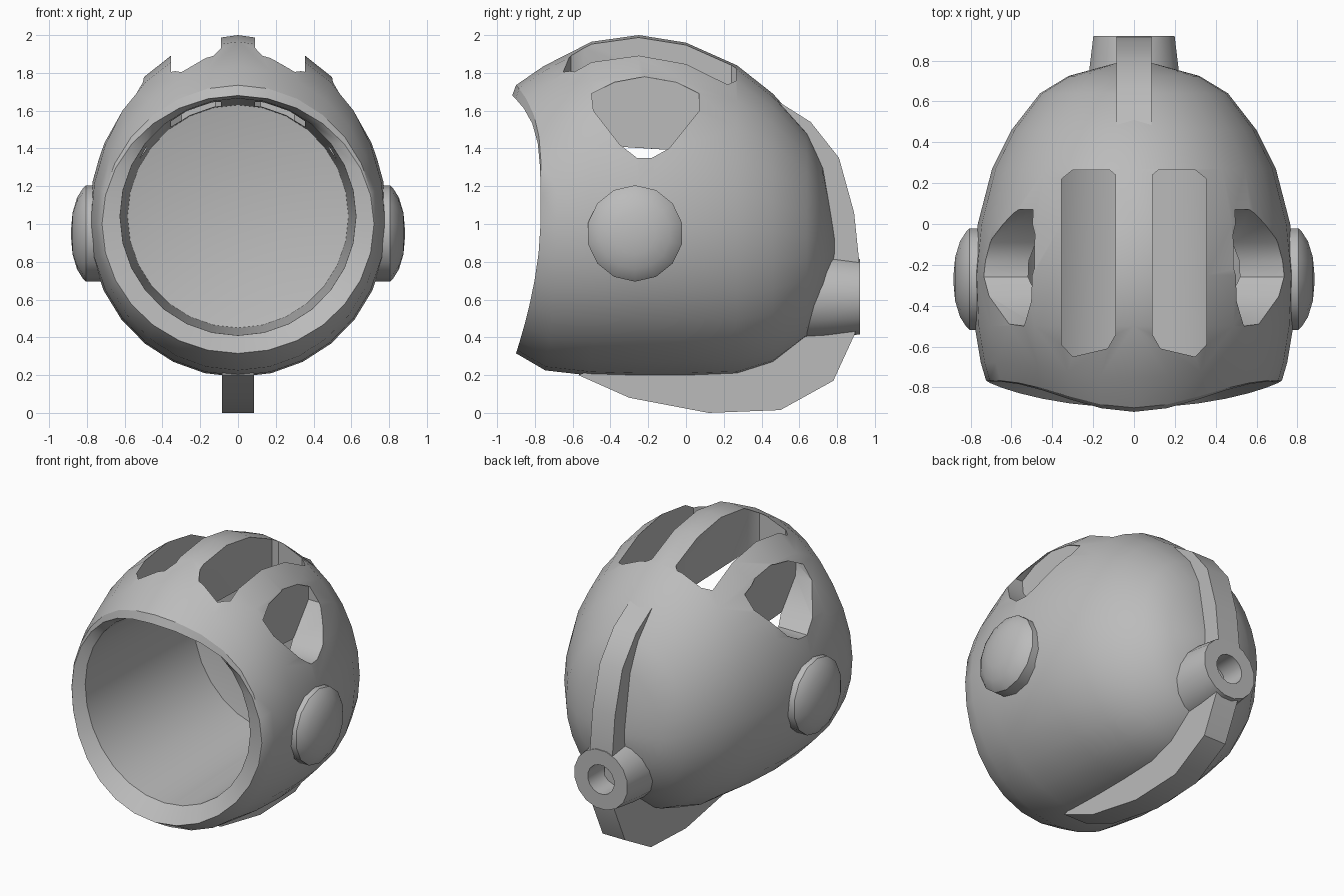
import bpy, bmesh
from math import sin, cos, pi, radians
from mathutils import Vector

if "Cube" in bpy.data.objects:
    bpy.data.objects.remove(bpy.data.objects["Cube"])

grey = bpy.data.materials.new("plain_grey")
grey.use_nodes = True
grey.diffuse_color = (0.5, 0.5, 0.5, 1)
grey.node_tree.nodes["Principled BSDF"].inputs["Base Color"].default_value = grey.diffuse_color


def make(name, bm):
    bmesh.ops.recalc_face_normals(bm, faces=bm.faces[:])
    mesh = bpy.data.meshes.new(name)
    bm.to_mesh(mesh)
    bm.free()
    mesh.materials.append(grey)
    obj = bpy.data.objects.new(name, mesh)
    bpy.context.collection.objects.link(obj)
    return obj


def loft(name, rings):
    """Skin closed rings in order; the first and last are capped."""
    bm = bmesh.new()
    loops = [[bm.verts.new(p) for p in ring] for ring in rings]
    n = len(loops[0])
    for a, b in zip(loops, loops[1:]):
        for i in range(n):
            j = (i + 1) % n
            bm.faces.new((a[i], a[j], b[j], b[i]))
    bm.faces.new(loops[0])
    bm.faces.new(loops[-1])
    return make(name, bm)


def prism(name, points, axis, lo, hi):
    """Extrude a 2D outline along an axis (0 = x, 2 = z)."""
    def ring(t):
        return [(t, a, b) if axis == 0 else (a, b, t) for a, b in points]
    return loft(name, [ring(lo), ring(hi)])


def lathe(name, profile, centre, axis, sides, sign=1):
    """Revolve (radius, distance) pairs about the x or y axis."""
    rings = []
    for r, t in profile:
        ring = []
        for i in range(sides):
            a = 2 * pi * (i + 0.5) / sides
            p = (sign * t, r * cos(a), r * sin(a)) if axis == 0 else (r * cos(a), t, r * sin(a))
            ring.append(Vector(centre) + Vector(p))
        rings.append(ring)
    return loft(name, rings)


def cut(target, cutters):
    bpy.context.view_layer.objects.active = target
    for c in cutters:
        mod = target.modifiers.new("cut", "BOOLEAN")
        mod.operation, mod.solver, mod.object = "DIFFERENCE", "EXACT", c
        bpy.ops.object.modifier_apply(modifier=mod.name)
        bpy.data.objects.remove(c)


def shell_ring(y, rx, top, bottom, mid, bend=0.0, sides=28):
    """Egg-shaped section; bend pulls its crown and chin forward."""
    ring = []
    for i in range(sides):
        a = 2 * pi * i / sides
        s = sin(a)
        push = 0.15 * s ** 5 if s > 0 else 0.13 * (-s) ** 1.7
        ring.append((rx * cos(a), y - bend * push, mid + s * ((top - mid) if s > 0 else (mid - bottom))))
    return ring


# Helmet shell: outside from back to brim, then round the rim into the cavity
sections = [
    (0.785, 0.1, 0.97, 0.8, 0.88), (0.725, 0.32, 1.31, 0.6, 0.9),
    (0.64, 0.46, 1.49, 0.4, 0.93), (0.46, 0.6, 1.69, 0.26, 0.96),
    (0.27, 0.695, 1.84, 0.2, 0.98), (0.0, 0.765, 1.96, 0.19, 1.0),
    (-0.25, 0.79, 2.0, 0.19, 1.0), (-0.5, 0.78, 1.965, 0.197, 1.0),
    (-0.68, 0.75, 1.835, 0.225, 1.0, 0.5), (-0.765, 0.725, 1.735, 0.305, 1.0, 0.9),
    (-0.77, 0.72, 1.68, 0.315, 1.0, 1.0),
    (-0.76, 0.625, 1.665, 0.41, 1.04, 0.3), (0.36, 0.585, 1.63, 0.45, 1.04),
    (0.42, 0.3, 1.34, 0.74, 1.04),
]
shell = loft("helmet_shell", [shell_ring(*s) for s in sections])

# Crown slots and side windows, mirrored
slot = [(0.09, 0.24), (0.12, 0.265), (0.3, 0.265), (0.355, 0.22), (0.355, -0.59),
        (0.3, -0.65), (0.13, -0.61), (0.09, -0.54)]
window = [(-0.5, 1.69), (-0.38, 1.75), (-0.22, 1.78), (-0.05, 1.75), (0.07, 1.69), (0.07, 1.6),
          (-0.09, 1.4), (-0.18, 1.35), (-0.26, 1.35), (-0.35, 1.42), (-0.49, 1.6)]
for side in (1, -1):
    cut(shell, [prism("slot_cutter", [(side * x, y) for x, y in slot], 2, 1.1, 2.3),
                prism("window_cutter", window, 0, side * 0.485, side * 1.1)])

# Round ear caps
for side, label in ((1, "left"), (-1, "right")):
    lathe(label + "_ear_cap", [(0.255, 0.7), (0.255, 0.805), (0.238, 0.822), (0.19, 0.852),
                               (0.11, 0.876), (0.03, 0.883)],
          (0, -0.27, 0.95), 0, 14, side)

# Keel running down the back and under the chin
keel_outline = [(0.47, 1.66), (0.66, 1.54), (0.81, 1.35), (0.89, 1.06), (0.915, 0.82), (0.915, 0.6),
                (0.895, 0.42), (0.78, 0.17), (0.5, 0.015), (0.12, 0.0), (-0.3, 0.08), (-0.57, 0.2),
                (-0.4, 0.27), (0.25, 0.3), (0.5, 0.5), (0.57, 1.0), (0.5, 1.4)]
keel = prism("back_keel", keel_outline, 0, -0.085, 0.085)
cut(keel, [lathe("hole_cutter", [(0.14, 0.76), (0.14, 1.1)], (0, 0, 0.615), 1, 16)])

# Hollow socket at the back
lathe("back_socket", [(0.235, 0.55), (0.225, 0.74), (0.203, 0.92), (0.1, 0.92), (0.1, 0.74)],
      (0, 0, 0.615), 1, 16)

# Smooth shading with crisp edges
bpy.ops.object.select_all(action="DESELECT")
for obj in bpy.context.collection.objects:
    if obj.type == "MESH":
        obj.select_set(True)
        bpy.context.view_layer.objects.active = obj
bpy.ops.object.shade_smooth_by_angle(angle=radians(32))
